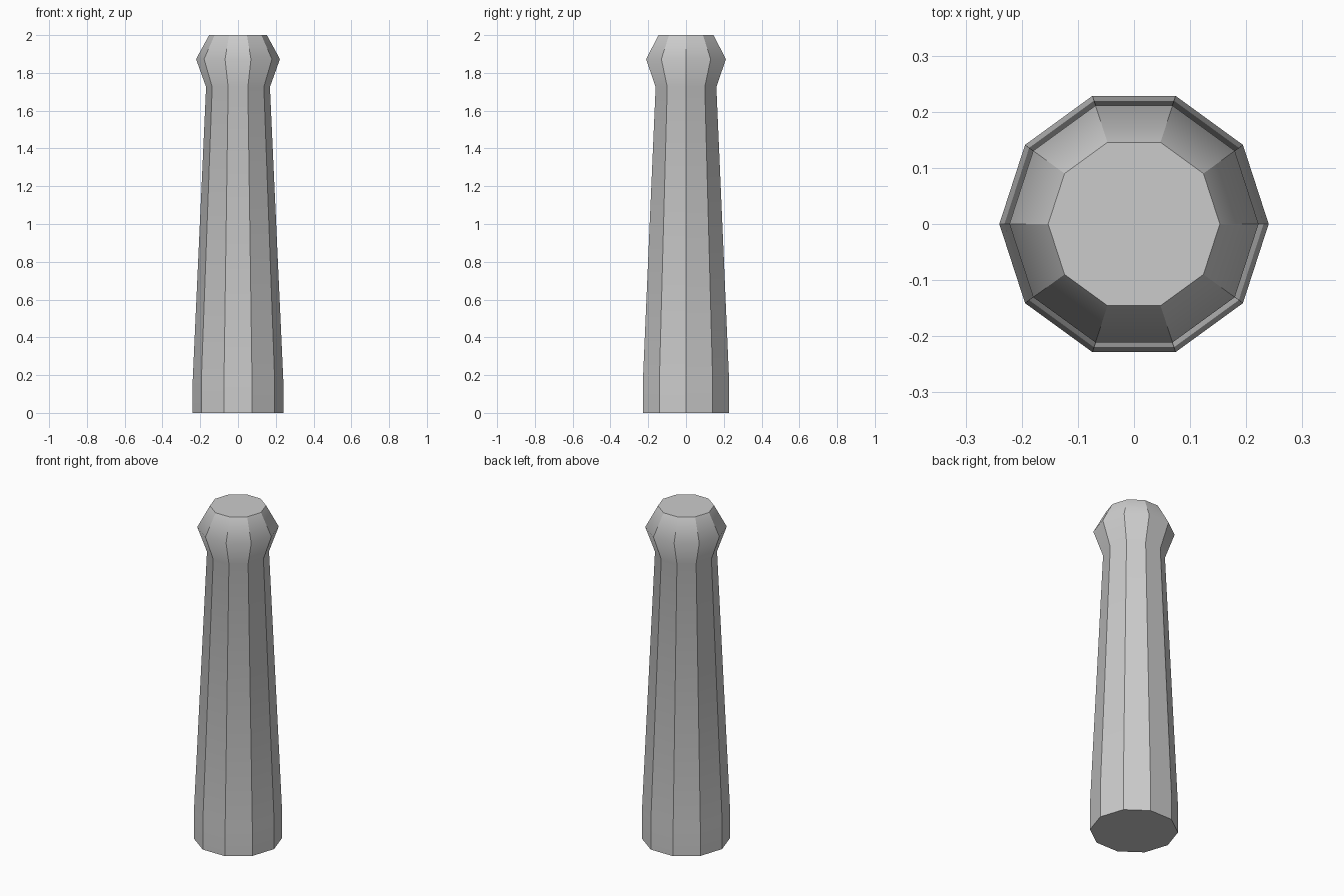
import bpy, bmesh
from math import cos, sin, tau

if "Cube" in bpy.data.objects:
    bpy.data.objects.remove(bpy.data.objects["Cube"])

SIDES = 10
# Post profile: (radius, height)
PROFILE = [(0.24, 0.0), (0.24, 0.17), (0.169, 1.725), (0.222, 1.873), (0.153, 2.0)]

bm = bmesh.new()
rings = [[bm.verts.new((r * cos(tau * i / SIDES), r * sin(tau * i / SIDES), z))
          for i in range(SIDES)] for r, z in PROFILE]

# Tapered sides and flared head, creased along every upright edge
for low, high in zip(rings, rings[1:]):
    for i in range(SIDES):
        j = (i + 1) % SIDES
        bm.faces.new((low[i], low[j], high[j], high[i])).smooth = True
    for a, b in zip(low, high):
        bm.edges.get((a, b)).smooth = False

# Flat bottom and top caps
for cap in (bm.faces.new(rings[0][::-1]), bm.faces.new(rings[-1])):
    for e in cap.edges:
        e.smooth = False

mesh = bpy.data.meshes.new("post")
bm.to_mesh(mesh)
bm.free()
bpy.context.collection.objects.link(bpy.data.objects.new("post", mesh))
